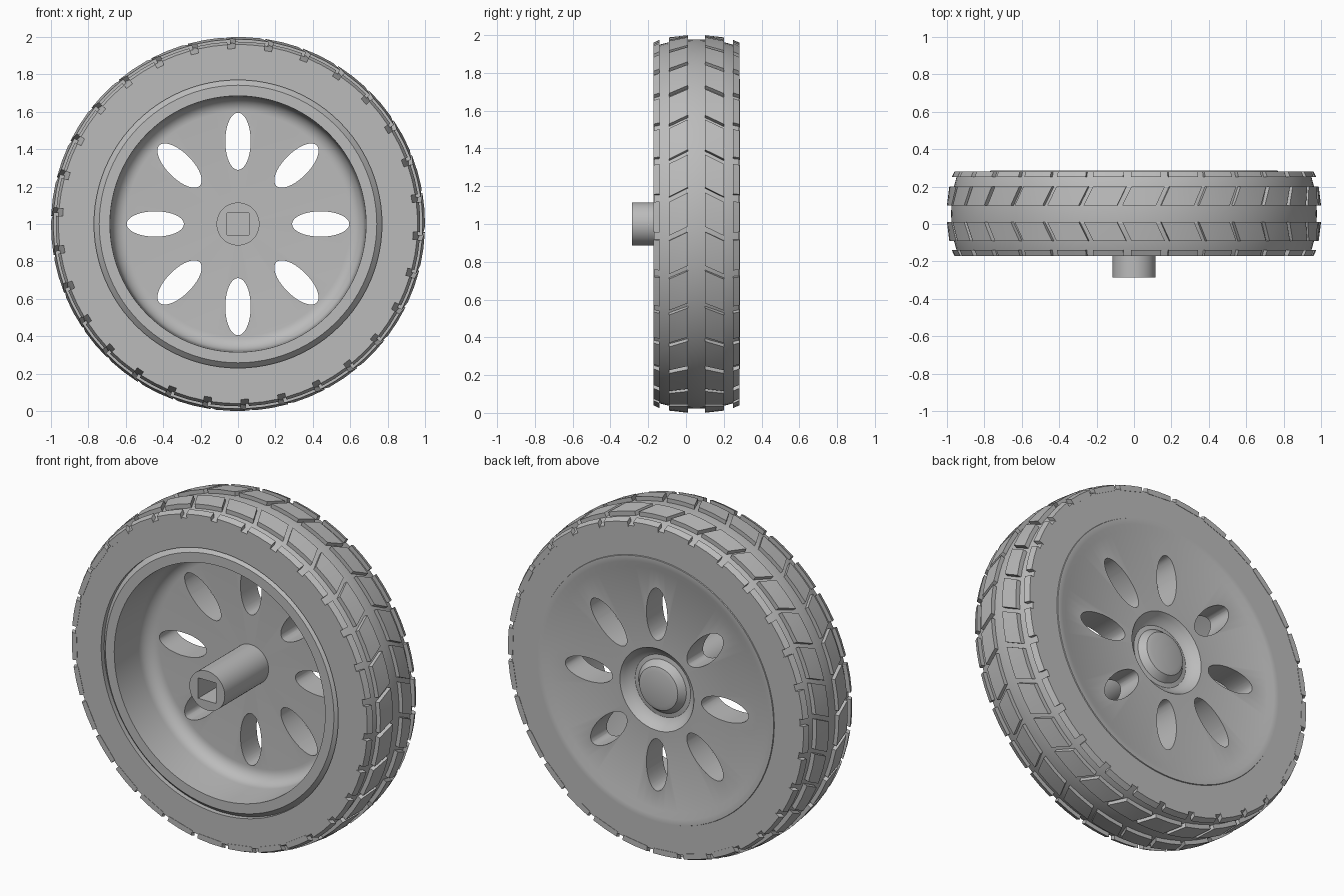
import bpy, bmesh
from math import sin, cos, pi, radians
from mathutils import Matrix, Vector

cube = bpy.data.objects.get("Cube")
if cube:
    bpy.data.objects.remove(cube)

MID = 0.055      # tyre centre plane along y
AXLE = 1.0       # axle height

grey = bpy.data.materials.new("plain grey")
grey.use_nodes = True
grey.diffuse_color = (0.5, 0.5, 0.5, 1)
grey.node_tree.nodes["Principled BSDF"].inputs["Base Color"].default_value = (0.5, 0.5, 0.5, 1)


def polar(r, angle, y):
    return Vector((r * cos(angle), y, AXLE + r * sin(angle)))


def finish(name, bm):
    bmesh.ops.remove_doubles(bm, verts=bm.verts, dist=1e-5)
    bmesh.ops.recalc_face_normals(bm, faces=bm.faces)
    mesh = bpy.data.meshes.new(name)
    bm.to_mesh(mesh)
    bm.free()
    mesh.materials.append(grey)
    ob = bpy.data.objects.new(name, mesh)
    bpy.context.collection.objects.link(ob)
    return ob


def lathe(name, profile, closed, steps=96):
    """Revolve (radius, y) points about the axle."""
    bm = bmesh.new()
    rings = [[bm.verts.new(polar(r, 2 * pi * i / steps, y)) for i in range(steps)]
             for r, y in profile]
    pairs = list(zip(rings, rings[1:]))
    if closed:
        pairs.append((rings[-1], rings[0]))
    for a, b in pairs:
        for i in range(steps):
            j = (i + 1) % steps
            bm.faces.new((a[i], a[j], b[j], b[i]))
    return finish(name, bm)


def activate(ob):
    bpy.ops.object.select_all(action='DESELECT')
    ob.select_set(True)
    bpy.context.view_layer.objects.active = ob


def cut(target, cutter):
    cutter.hide_render = True
    mod = target.modifiers.new("cut", 'BOOLEAN')
    mod.operation = 'DIFFERENCE'
    mod.solver = 'EXACT'
    mod.object = cutter
    activate(target)
    bpy.ops.object.modifier_apply(modifier=mod.name)
    bpy.data.objects.remove(cutter)


def smooth(ob):
    activate(ob)
    bpy.ops.object.shade_smooth_by_angle(angle=radians(30))


# Tyre carcass: half profile mirrored across its centre plane
half = [(0.77, -0.17), (0.938, -0.17), (0.952, -0.13), (0.965, -0.08), (0.975, -0.01)]
tyre = lathe("tyre", half + [(0.978, MID)] + [(r, 2 * MID - y) for r, y in reversed(half)], True)
smooth(tyre)


# Tread blocks
def add_block(bm, edges, width, base):
    """Hull of a block; edges are (y, top radius, centre angle in degrees)."""
    verts = []
    for y, top, centre in edges:
        for k in (-0.5, 0, 0.5):
            a = radians(centre + k * width)
            verts += [bm.verts.new(polar(r, a, y)) for r in (base, top)]
    bmesh.ops.convex_hull(bm, input=verts)


def tread(name, edges, width, base, count=30):
    bm = bmesh.new()
    for i in range(count):
        turn = 360 / count * i
        for side in (-1, 1):
            add_block(bm, [(MID + side * d, r, a + turn) for d, r, a in edges], width, base)
    smooth(finish(name, bm))


tread("tread_blocks", [(0.045, 1.0, 4.4), (0.145, 0.988, 1.6)], 10.4, 0.945)
tread("shoulder_blocks", [(0.195, 0.975, 2.2), (0.227, 0.96, 2.2)], 9.6, 0.93)

# Rim: dished back with a centre button, outer lip, deep barrel and web
back = [(0, 0.262), (0.1, 0.262), (0.125, 0.255), (0.14, 0.236), (0.155, 0.218),
        (0.18, 0.214), (0.205, 0.226), (0.225, 0.25), (0.24, 0.27)]
lip = [(0.7, 0.27), (0.735, 0.285), (0.768, 0.285), (0.772, 0.275),
       (0.772, -0.14), (0.742, -0.17), (0.685, -0.17)]
fillet = [(0.6 + 0.078 * cos(t), 0.04 + 0.08 * sin(t)) for t in (pi / 16 * i for i in range(9))]
rim = lathe("rim", back + lip + fillet + [(0, 0.12)], False)

# Eight oval window holes through the web
bm = bmesh.new()
for k in range(8):
    spin = Matrix.Translation((0, 0, AXLE)) @ Matrix.Rotation(k * pi / 4, 4, 'Y')
    ends = []
    for y in (0.05, 0.35):
        ends.append([bm.verts.new(spin @ Vector((0.442 + 0.153 * cos(t), y, 0.068 * sin(t))))
                     for t in (2 * pi * i / 40 for i in range(40))])
    for i in range(40):
        j = (i + 1) % 40
        bm.faces.new((ends[0][i], ends[0][j], ends[1][j], ends[1][i]))
    for end in ends:
        bm.faces.new(end)
cut(rim, finish("hole_cutter", bm))
smooth(rim)

# Hub shaft with a square drive socket
hub = lathe("hub", [(0, -0.287), (0.115, -0.287), (0.115, 0.14), (0, 0.14)], False, 48)
bm = bmesh.new()
bmesh.ops.create_cube(bm, size=1, matrix=Matrix.Translation((0, -0.2, AXLE))
                      @ Matrix.Diagonal((0.115, 0.6, 0.12, 1)))
cut(hub, finish("socket_cutter", bm))
smooth(hub)
